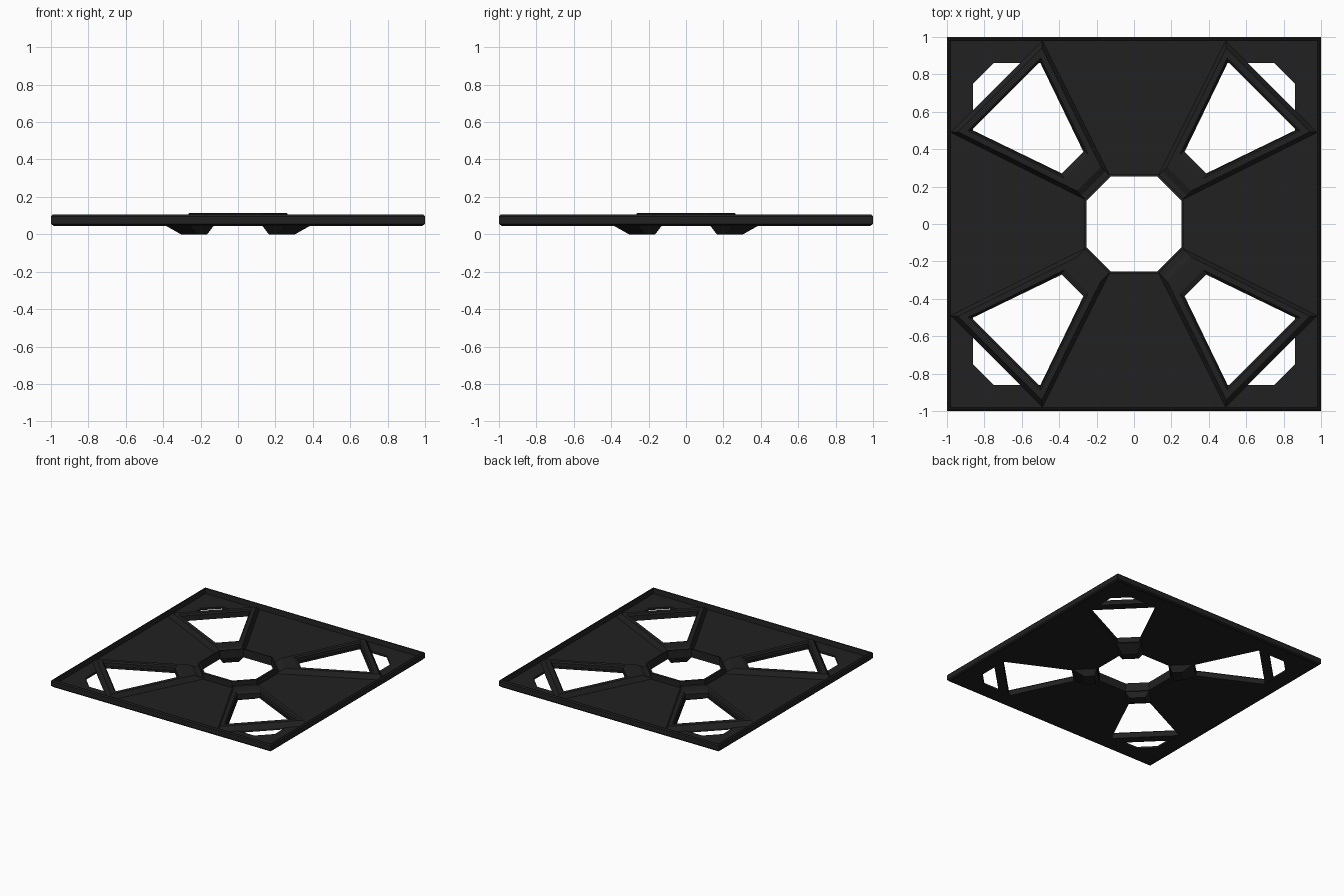
import bpy, bmesh, math
from mathutils import Matrix

if "Cube" in bpy.data.objects:
    bpy.data.objects.remove(bpy.data.objects["Cube"])

mat = bpy.data.materials.new("black_paint")
mat.diffuse_color = (0.015, 0.015, 0.015, 1)
mat.use_nodes = True
mat.node_tree.nodes["Principled BSDF"].inputs["Base Color"].default_value = mat.diffuse_color


def finish(bm, name):
    bmesh.ops.remove_doubles(bm, verts=bm.verts, dist=0.0005)
    bmesh.ops.recalc_face_normals(bm, faces=bm.faces)
    me = bpy.data.meshes.new(name)
    bm.to_mesh(me)
    bm.free()
    me.materials.append(mat)
    ob = bpy.data.objects.new(name, me)
    bpy.context.collection.objects.link(ob)
    return ob


def loft(name, loops, closed=True, turn=0.0):
    """Skin a list of equal-length 3D loops; closed joins last to first."""
    bm = bmesh.new()
    rings = [[bm.verts.new(p) for p in loop] for loop in loops]
    n = len(rings[0])
    for k in range(len(rings) if closed else len(rings) - 1):
        a, b = rings[k], rings[(k + 1) % len(rings)]
        for i in range(n):
            j = (i + 1) % n
            bm.faces.new((a[i], a[j], b[j], b[i]))
    if not closed:
        bm.faces.new(rings[0])
        bm.faces.new(rings[-1])
    bm.transform(Matrix.Rotation(turn, 4, 'Z'))
    return finish(bm, name)


def square(s, z):
    return [(-s, -s, z), (s, -s, z), (s, s, z), (-s, s, z)]


def octagon(s, z):
    h = s * 0.5
    return [(s, -h, z), (s, h, z), (h, s, z), (-h, s, z),
            (-s, h, z), (-s, -h, z), (-h, -s, z), (h, -s, z)]


# thin floor sheet: side panels and corner panels repeated four times
side = [(.13, .26), (.27, .385), (.5, .86), (.5, .99),
        (-.5, .99), (-.5, .86), (-.27, .385), (-.13, .26)]
corner = [(.5, .99), (.5, .86), (.75, .86), (.86, .75), (.86, .5), (.99, .5), (.99, .99)]
bm = bmesh.new()
for k in range(4):
    rot = Matrix.Rotation(k * math.pi / 2, 3, 'Z')
    for poly in (side, corner[::-1]):
        vs = [bm.verts.new((x, y, 0.046)) for x, y in poly]
        for v in vs:
            v.co = rot @ v.co
        bm.faces.new(vs)
bmesh.ops.remove_doubles(bm, verts=bm.verts, dist=0.0005)
bmesh.ops.recalc_face_normals(bm, faces=bm.faces)
geom = bmesh.ops.extrude_face_region(bm, geom=bm.faces[:], use_keep_orig=True)["geom"]
for v in geom:
    if isinstance(v, bmesh.types.BMVert):
        v.co.z += 0.016
finish(bm, "floor_sheet")

# upright rim round the outside
loft("outer_rim", [square(s, z) for s, z in (
    (.985, .045), (1, .056), (1, .096), (.992, .105), (.985, .105), (.982, .06))])

# collar round the central opening
loft("center_collar", [octagon(s, z) for s, z in (
    (.253, .045), (.265, .045), (.265, .112), (.253, .115))])

# window frames and the feet joining them to the collar
outer = [(.49, .98), (.98, .49), (.26, .13), (.13, .26)]
inner = [(.5, .87), (.87, .5), (.39, .265), (.265, .39)]
section = ((0, .047), (0, .062), (.35, .1), (.85, .1), (1, .09), (1, .047))
foot = ((.293, .371, .06, 0), (.276, .453, .092, .045), (.276, .453, .092, .08))
for k in range(4):
    turn = k * math.pi / 2
    loft(f"window_frame_{k + 1}", [
        [(a[0] + (b[0] - a[0]) * t, a[1] + (b[1] - a[1]) * t, z) for a, b in zip(outer, inner)]
        for t, z in section], turn=turn)
    loft(f"foot_{k + 1}", [
        [(r0, -w, z), (r1, -w, z), (r1, w, z), (r0, w, z)] for r0, r1, w, z in foot],
        closed=False, turn=turn + math.pi / 4)
